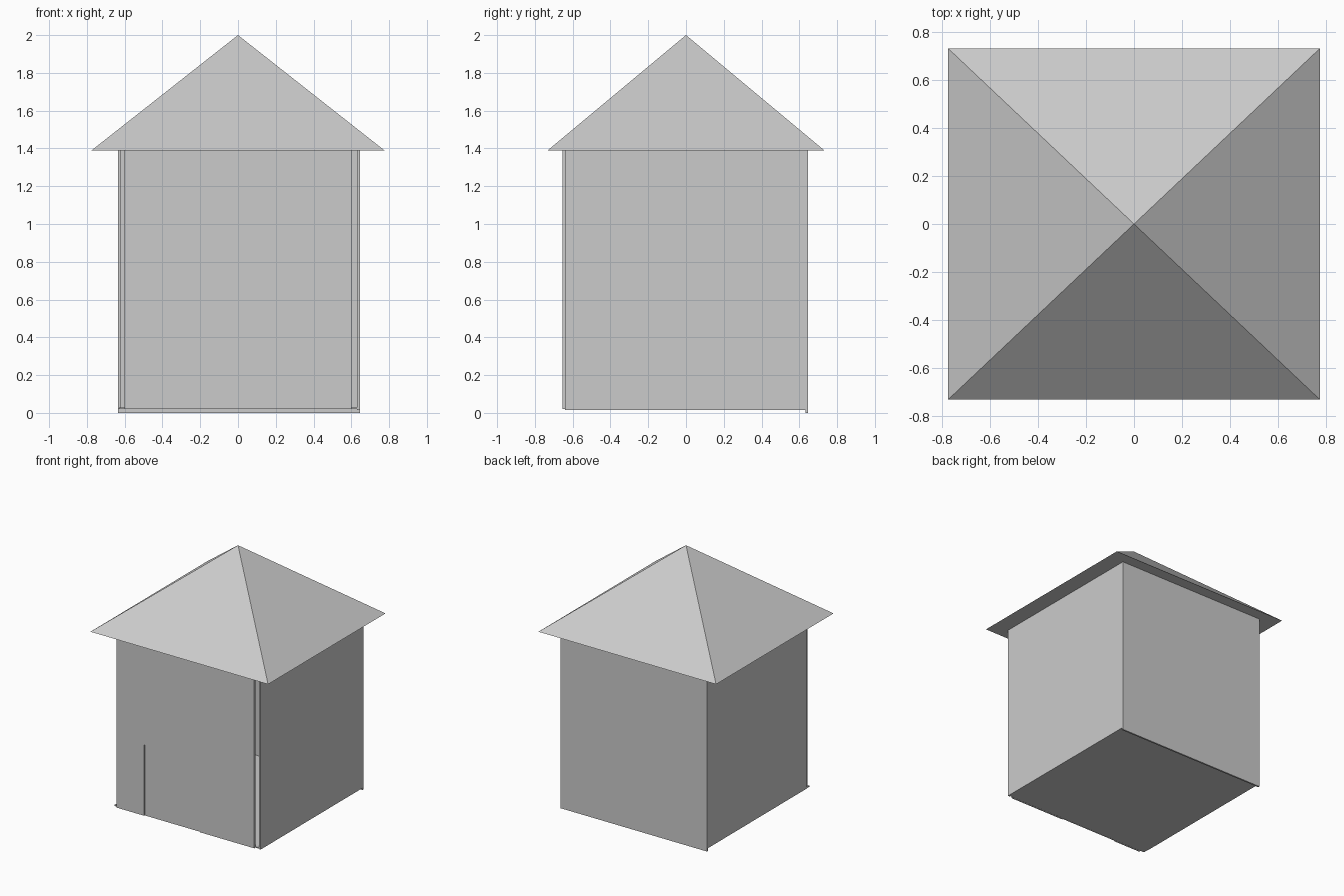
import bpy, bmesh

if "Cube" in bpy.data.objects:
    bpy.data.objects.remove(bpy.data.objects["Cube"])


def mesh_object(name, verts, faces):
    mesh = bpy.data.meshes.new(name)
    mesh.from_pydata(verts, [], faces)
    bm = bmesh.new()
    bm.from_mesh(mesh)
    bmesh.ops.recalc_face_normals(bm, faces=bm.faces)
    bm.to_mesh(mesh)
    bm.free()
    obj = bpy.data.objects.new(name, mesh)
    bpy.context.collection.objects.link(obj)
    return obj


def extrude_y(name, profile, y0, y1):
    """Extrude a closed x/z profile from y0 to y1."""
    n = len(profile)
    verts = [(x, y, z) for y in (y0, y1) for x, z in profile]
    faces = [list(range(n)), list(range(2 * n - 1, n - 1, -1))]
    faces += [(i, (i + 1) % n, n + (i + 1) % n, n + i) for i in range(n)]
    return mesh_object(name, verts, faces)


def box(name, x0, x1, y0, y1, z0, z1):
    return extrude_y(name, [(x0, z0), (x1, z0), (x1, z1), (x0, z1)], y0, y1)


EAVE = 1.39
DOOR_L, DOOR_R, DOOR_TOP = -0.36, 0.125, 0.58

# Thin floor and wall panels, with open slits at the front corners
box("floor", -0.63, 0.63, -0.64, 0.63, 0.02, 0.028)
box("back_wall", -0.635, 0.645, 0.632, 0.645, 0.0, EAVE)
box("left_wall", -0.635, -0.622, -0.60, 0.632, 0.022, EAVE)
box("right_wall", 0.63, 0.645, -0.64, 0.632, 0.016, EAVE)

# Front wall with a doorway notch
extrude_y("front_wall", [(-0.60, 0.02), (DOOR_L, 0.02), (DOOR_L, DOOR_TOP),
                         (DOOR_R, DOOR_TOP), (DOOR_R, 0.02), (0.60, 0.02),
                         (0.60, EAVE), (-0.60, EAVE)], -0.655, -0.641)

# Door panel set slightly back in the doorway
box("door", DOOR_L, DOOR_R, -0.648, -0.641, 0.02, DOOR_TOP)

# Pyramid roof with flat underside
rx, ry = 0.775, 0.732
mesh_object("roof",
            [(-rx, -ry, EAVE), (rx, -ry, EAVE), (rx, ry, EAVE), (-rx, ry, EAVE), (0, 0, 2.0)],
            [(0, 3, 2, 1)] + [(i, (i + 1) % 4, 4) for i in range(4)])
